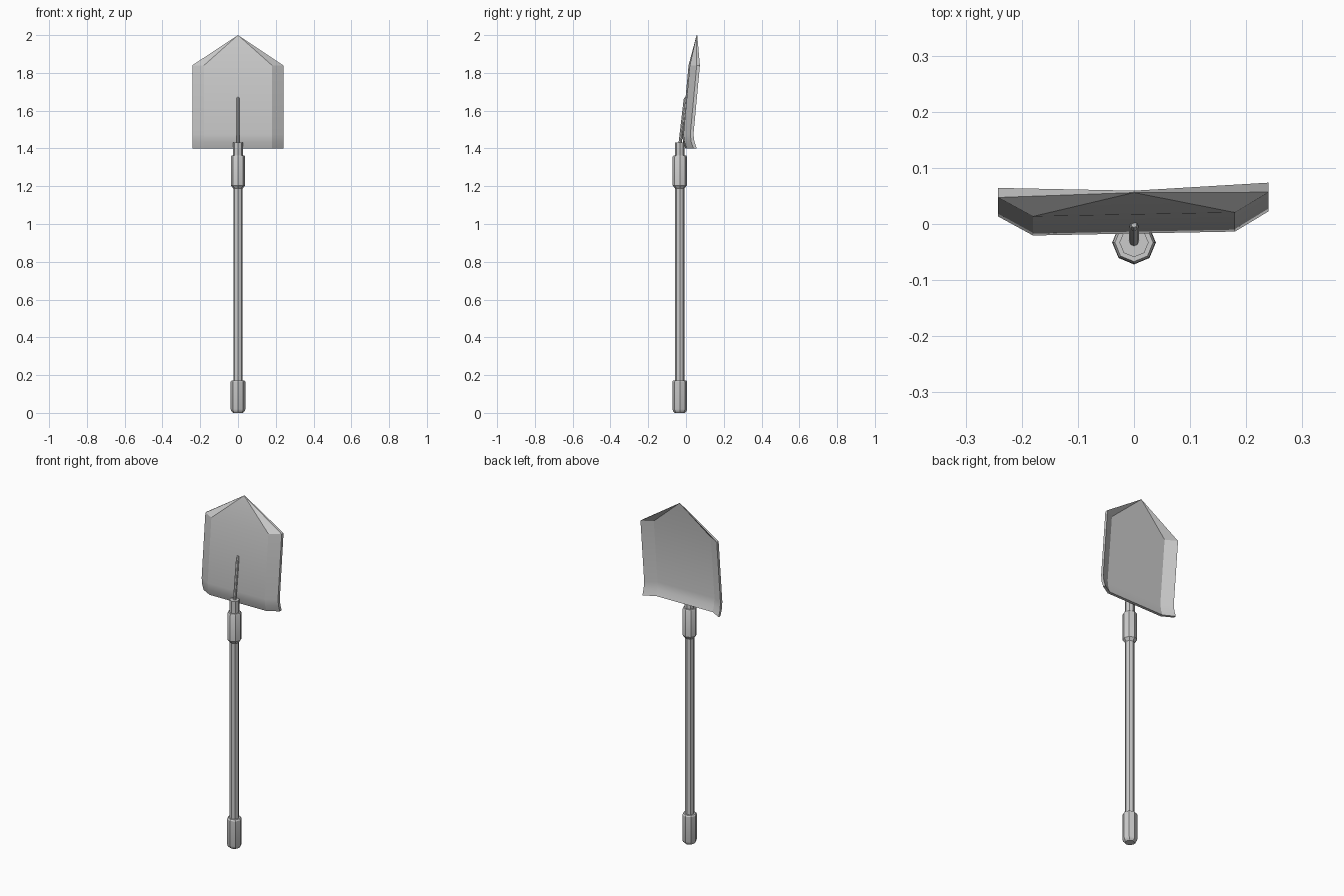
import bpy, bmesh, math
from mathutils import Vector

if "Cube" in bpy.data.objects:
    bpy.data.objects.remove(bpy.data.objects["Cube"])


def finish(name, bm, angle=30):
    bmesh.ops.recalc_face_normals(bm, faces=bm.faces)
    me = bpy.data.meshes.new(name)
    bm.to_mesh(me)
    bm.free()
    ob = bpy.data.objects.new(name, me)
    bpy.context.collection.objects.link(ob)
    bpy.ops.object.select_all(action='DESELECT')
    ob.select_set(True)
    bpy.context.view_layer.objects.active = ob
    bpy.ops.object.shade_smooth_by_angle(angle=math.radians(angle))
    return ob


def tube(name, rings, sides=8):
    """Skin rings of (y, z, radius) stacked along z, capped at both ends."""
    bm = bmesh.new()
    loops = []
    for y, z, r in rings:
        loops.append([bm.verts.new((r * math.cos(k * math.tau / sides),
                                    y + r * math.sin(k * math.tau / sides), z))
                      for k in range(sides)])
    for a, b in zip(loops, loops[1:]):
        for k in range(sides):
            n = (k + 1) % sides
            bm.faces.new((a[k], a[n], b[n], b[k]))
    bm.faces.new(loops[0])
    bm.faces.new(loops[-1])
    return finish(name, bm)


AXIS = -0.033

# Handle pieces, all octagonal and on the same axis
tube("end_grip", [(AXIS, z, r) for z, r in
     [(0, 0.026), (0.008, 0.035), (0.02, 0.039), (0.165, 0.039), (0.172, 0.034), (0.172, 0.02)]])
tube("shaft", [(AXIS, 0.16, 0.025), (AXIS, 1.21, 0.025)])
tube("collar", [(AXIS, z, r) for z, r in
     [(1.188, 0.025), (1.205, 0.038), (1.355, 0.038), (1.362, 0.034), (1.362, 0.02)]])
tube("neck", [(AXIS, 1.35, 0.026), (AXIS, 1.432, 0.026)])

# Slim tang running from the neck up the front of the blade
tube("tang", [(-0.032, 1.42, 0.0085), (-0.004, 1.66, 0.0085), (-0.001, 1.672, 0.005)])

# Blade: dished plate with folded sides, flared foot and pointed tip
TWIST = 0.0195
ROWS = [(1.40, 0.0), (1.435, -0.012), (1.475, -0.017), (1.84, 0.017)]
COLS = [(-0.242, 0.035), (-0.18, 0), (0.18, 0), (0.24, 0.035)]
THICK = 0.017
bm = bmesh.new()
sheets = []
for off in (0, THICK):
    grid = [[bm.verts.new((x, y + dy + off + TWIST * x, z)) for x, dy in COLS]
            for z, y in ROWS]
    tip = bm.verts.new((0, 0.056 + off * 0.2, 2.0))
    for a, b in zip(grid, grid[1:]):
        for k in range(3):
            bm.faces.new((a[k], a[k + 1], b[k + 1], b[k]))
    for k in range(3):
        bm.faces.new((grid[-1][k], grid[-1][k + 1], tip))
    # boundary loop used to close the plate's rim
    sheets.append(grid[0] + [r[-1] for r in grid[1:]] + [tip]
                  + [r[0] for r in reversed(grid[1:])])
f, b = sheets
for k in range(len(f)):
    n = (k + 1) % len(f)
    bm.faces.new((f[k], f[n], b[n], b[k]))
finish("blade", bm, 28)
